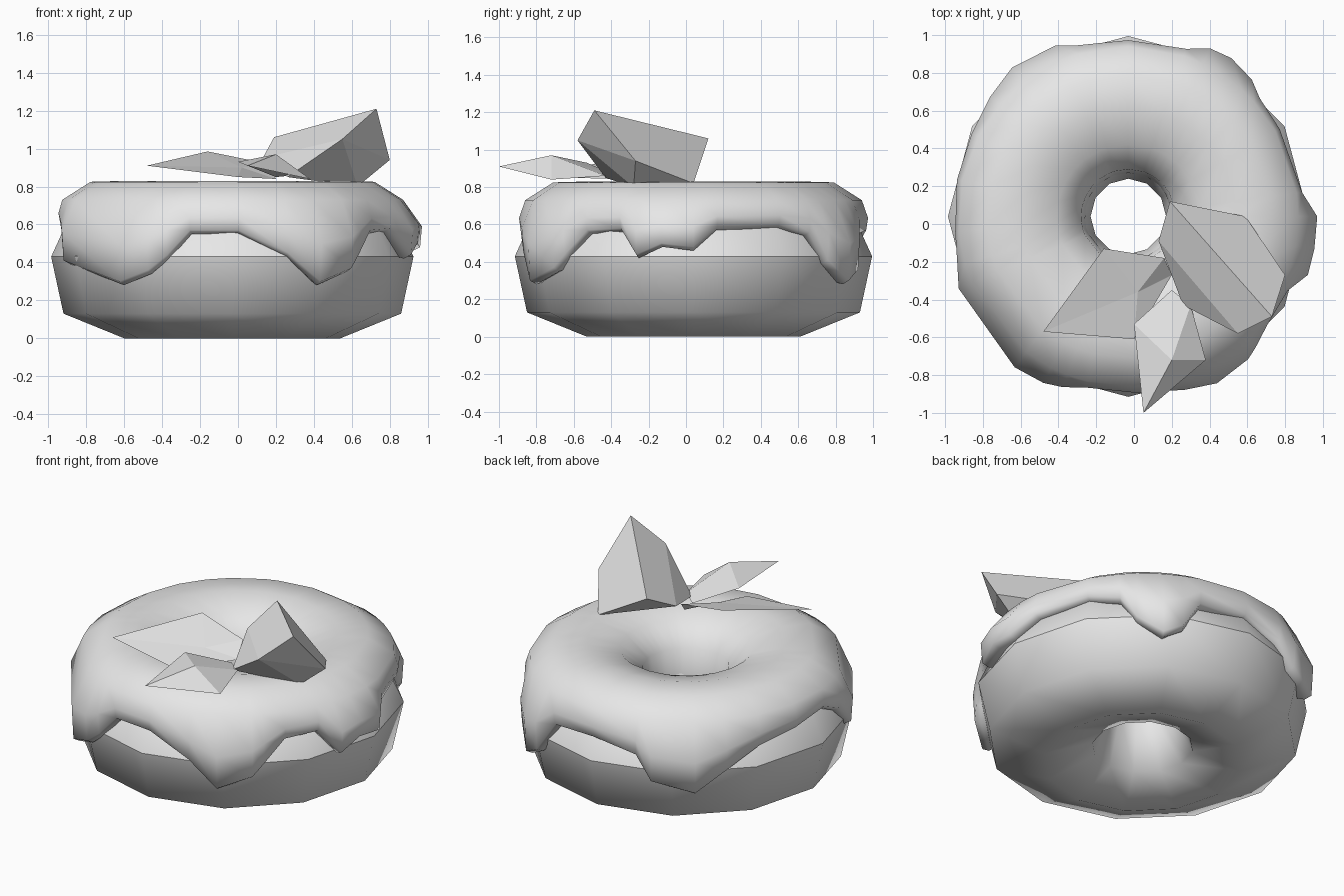
import bpy, bmesh
from math import cos, sin, radians
from mathutils import Vector

old = bpy.data.objects.get("Cube")
if old:
    bpy.data.objects.remove(old, do_unlink=True)

CENTRE = Vector((-0.03, 0.04, 0))

grey = bpy.data.materials.new("plain grey")
grey.use_nodes = True
grey.diffuse_color = (0.8, 0.8, 0.8, 1)
grey.node_tree.nodes["Principled BSDF"].inputs["Base Color"].default_value = grey.diffuse_color


def finish(bm, name, smooth=False):
    bmesh.ops.recalc_face_normals(bm, faces=bm.faces)
    for face in bm.faces:
        face.smooth = smooth
    mesh = bpy.data.meshes.new(name)
    bm.to_mesh(mesh)
    bm.free()
    mesh.materials.append(grey)
    obj = bpy.data.objects.new(name, mesh)
    bpy.context.collection.objects.link(obj)
    return obj


def revolve(angles, profile, closed):
    """Skin rings of (radius, height) points; profile(i) gives the section at angle i."""
    bm = bmesh.new()
    rings = []
    for i, a in enumerate(angles):
        t = radians(a)
        rings.append([bm.verts.new(CENTRE + Vector((r * cos(t), r * sin(t), z)))
                      for r, z in profile(i)])
    for i, ring in enumerate(rings):
        nxt = rings[(i + 1) % len(rings)]
        count = len(ring)
        for j in range(count if closed else count - 1):
            k = (j + 1) % count
            bm.faces.new((ring[j], nxt[j], nxt[k], ring[k]))
    return bm, rings


# Dough ring: twelve sides, crease around its widest line
DOUGH = [(0.955, 0.43), (0.89, 0.13), (0.57, 0), (0.29, 0.1),
         (0.2, 0.4), (0.3, 0.68), (0.57, 0.77), (0.85, 0.66)]
bm, rings = revolve(range(0, 360, 30), lambda i: DOUGH, True)
for a, b in zip(rings, rings[1:] + rings[:1]):
    bm.edges.get((a[0], b[0])).smooth = False
finish(bm, "dough_ring", True)

# Icing: hem height by angle makes the drips
HEM = [(0, .46), (8, .57), (30, .58), (42, .54), (48, .39), (57, .28), (64, .34),
       (71, .53), (90, .55), (107, .5), (113, .36), (128, .3), (139, .42), (152, .53),
       (168, .57), (185, .6), (196, .52), (203, .39), (233, .28), (243, .34),
       (249, .42), (256, .55), (272, .55), (288, .43), (298, .28), (310, .35),
       (314, .42), (322, .55), (335, .56), (342, .42), (350, .48)]


def icing_section(i):
    angle, hem = HEM[i]
    bulge = min(1, max(0, (0.6 - hem) / 0.3))
    if angle > 340 or angle == 0:
        bulge = 1
    r = 0.92 + 0.08 * bulge
    return [(0.23, 0.5), (0.25, 0.66), (0.38, 0.78), (0.57, 0.83), (0.75, 0.825),
            (0.9, 0.73), (r, (0.72 + hem) / 2), (r - 0.01, hem + 0.02),
            (r - 0.05, hem), (r - 0.12, hem + 0.02)]


bm, rings = revolve([a for a, h in HEM], icing_section, False)
finish(bm, "icing", True)

# Cut berry: faceted wedge
bm = bmesh.new()
for p in [(.19, .12, 1.06), (.73, -.49, 1.21), (.8, -.27, .94), (.55, -.58, 1.05),
          (.59, .04, .82), (.63, -.28, .8), (.26, -.43, .85), (.13, -.09, .95)]:
    bm.verts.new(p)
bmesh.ops.convex_hull(bm, input=bm.verts)
bmesh.ops.dissolve_limit(bm, angle_limit=radians(4), verts=bm.verts, edges=bm.edges)
finish(bm, "cut_berry")


# Leaves: flat facets fanned around a raised middle
def leaf(name, middle, rim):
    bm = bmesh.new()
    mid = bm.verts.new(middle)
    verts = [bm.verts.new(p) for p in rim]
    for a, b in zip(verts, verts[1:] + verts[:1]):
        bm.faces.new((mid, a, b))
    finish(bm, name)


leaf("side_leaf", (.02, -.36, .9),
     [(-.48, -.57, .91), (0, -.61, .85), (.2, -.27, .84), (.16, -.18, .92), (-.16, -.13, .985)])
leaf("front_leaf", (.2, -.72, .97),
     [(.05, -1, .91), (.38, -.72, .84), (.3, -.43, .86), (.2, -.35, .85), (0, -.53, .93)])
